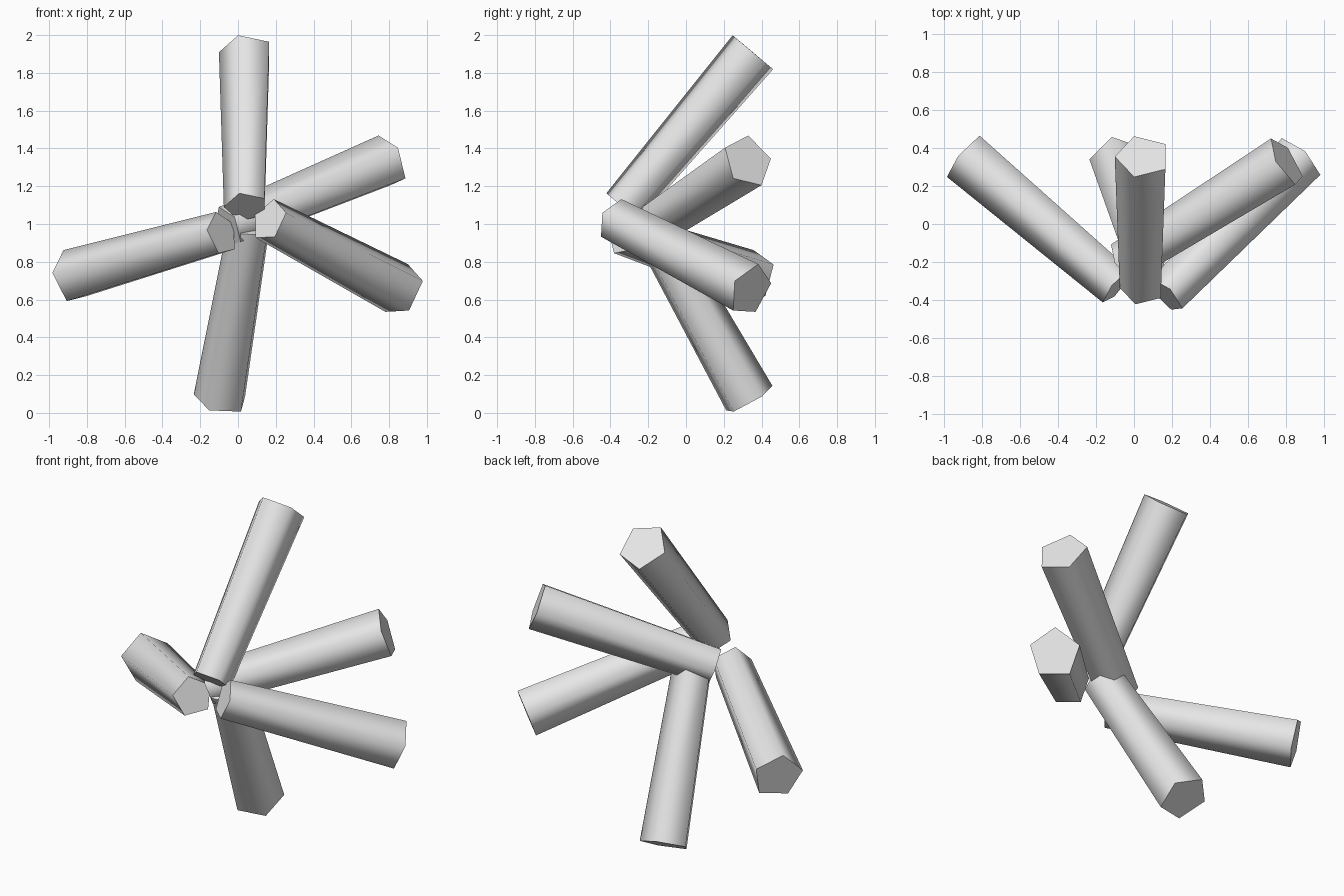
import bpy
import bmesh
from math import cos, sin, tau, radians
from mathutils import Vector

cube = bpy.data.objects.get("Cube")
if cube:
    bpy.data.objects.remove(cube, do_unlink=True)

SIDES = 5
INNER_RADIUS, OUTER_RADIUS = 0.119, 0.147

# Single plain grey
grey = bpy.data.materials.new("light grey")
grey.use_nodes = True
grey.diffuse_color = (0.8, 0.8, 0.8, 1)
grey.node_tree.nodes["Principled BSDF"].inputs["Base Color"].default_value = (0.8, 0.8, 0.8, 1)


def tapered_arm(name, inner, outer, corner):
    """Five-sided tapered bar; corner points from the axis to one edge."""
    inner, outer = Vector(inner), Vector(outer)
    axis = (outer - inner).normalized()
    u = Vector(corner)
    u = (u - axis * u.dot(axis)).normalized()
    v = axis.cross(u)

    bm = bmesh.new()
    rings = []
    for centre, radius in ((inner, INNER_RADIUS), (outer, OUTER_RADIUS)):
        angles = [tau * i / SIDES for i in range(SIDES)]
        rings.append([bm.verts.new(centre + radius * (u * cos(a) + v * sin(a)))
                      for a in angles])
    low, high = rings
    for i in range(SIDES):
        j = (i + 1) % SIDES
        bm.faces.new((low[i], low[j], high[j], high[i]))
    bm.faces.new(low[::-1])
    bm.faces.new(high)

    mesh = bpy.data.meshes.new(name)
    bm.to_mesh(mesh)
    bm.free()
    mesh.materials.append(grey)
    obj = bpy.data.objects.new(name, mesh)
    bpy.context.collection.objects.link(obj)

    # Smooth sides, crisp end caps
    bpy.ops.object.select_all(action="DESELECT")
    obj.select_set(True)
    bpy.context.view_layer.objects.active = obj
    bpy.ops.object.shade_smooth_by_angle(angle=radians(80))


# Five arms spreading backwards from the hub: inner end, outer end, edge direction
tapered_arm("top_arm", (0.044, -0.335, 1.09), (0.046, 0.354, 1.909), (-1, 0, 0))
tapered_arm("upper_left_arm", (-0.055, -0.206, 0.98), (0.801, 0.327, 1.333), (-0.06, 0, 0.13))
tapered_arm("lower_left_arm", (0.165, -0.375, 1.02), (0.868, 0.342, 0.65), (0.03, 0.04, 0.14))
tapered_arm("bottom_arm", (0.067, -0.184, 0.993), (-0.09, 0.333, 0.07), (-0.145, 0.007, 0.027))
tapered_arm("right_arm", (-0.085, -0.325, 0.949), (-0.885, 0.355, 0.72), (-0.035, 0, 0.14))
